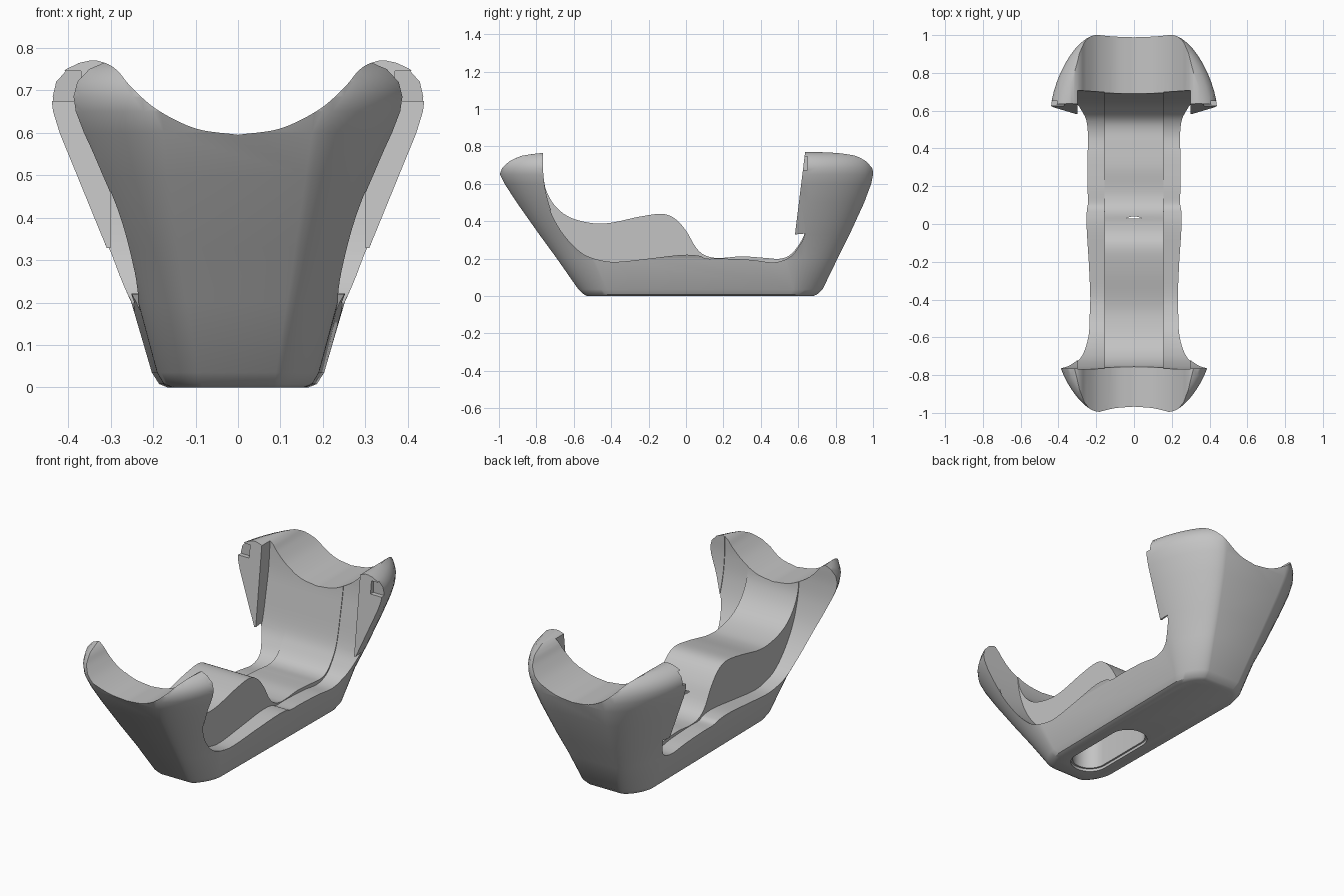
import bpy, bmesh, math
from mathutils import Vector

if "Cube" in bpy.data.objects:
    bpy.data.objects.remove(bpy.data.objects["Cube"])

grey = bpy.data.materials.new("plain grey")
grey.diffuse_color = (0.55, 0.55, 0.55, 1)
grey.use_nodes = True
grey.node_tree.nodes["Principled BSDF"].inputs["Base Color"].default_value = grey.diffuse_color


def make_object(name, bm):
    bmesh.ops.recalc_face_normals(bm, faces=bm.faces)
    mesh = bpy.data.meshes.new(name)
    bm.to_mesh(mesh)
    bm.free()
    ob = bpy.data.objects.new(name, mesh)
    bpy.context.collection.objects.link(ob)
    mesh.materials.append(grey)
    return ob


def smooth_path(pts, steps=5):
    """Smooth curve through 2D points."""
    p = [Vector(q) for q in pts]
    p = [2 * p[0] - p[1]] + p + [2 * p[-1] - p[-2]]
    out = []
    for i in range(1, len(p) - 2):
        a, b, c, d = p[i - 1:i + 3]
        for k in range(steps):
            t = k / steps
            out.append(0.5 * (2 * b + (c - a) * t + (2 * a - 5 * b + 4 * c - d) * t * t
                              + (3 * b - a - 3 * c + d) * t ** 3))
    out.append(p[-2])
    return [(v.x, v.y) for v in out]


def prism(name, pts, axis, lo, hi):
    """Extrude a 2D outline along the given axis."""
    place = {'X': lambda u, v, w: (w, u, v),
             'Y': lambda u, v, w: (u, w, v),
             'Z': lambda u, v, w: (u, v, w)}[axis]
    bm = bmesh.new()
    rings = [[bm.verts.new(place(u, v, w)) for u, v in pts] for w in (lo, hi)]
    n = len(pts)
    for i in range(n):
        j = (i + 1) % n
        bm.faces.new((rings[0][i], rings[0][j], rings[1][j], rings[1][i]))
    bm.faces.new(rings[0])
    bm.faces.new(rings[1])
    return make_object(name, bm)


def section(z, w, yf, yb):
    """Rounded plan outline of the hull at one height."""
    s = min(z / 0.65, 1)
    flat = 0.09 + 0.11 * s
    half = []
    for end, b in ((yb, 0.14 + 0.29 * s), (yf, 0.14 + 0.20 * s)):
        sign = 1 if end > 0 else -1
        quarter = []
        for k in range(13):
            t = math.pi / 2 * k / 12
            x = flat + (w - flat) * math.cos(t) ** 1.25
            y = end - sign * b * (1 - math.sin(t) ** 1.25)
            quarter.append((x * (1 + 0.06 * (y - 0.5)), y, z))
        half += quarter if sign > 0 else quarter[::-1]
    right_back, right_front = half[:13], half[13:]
    right = right_front + right_back
    return right + [(-x, y, z) for x, y, z in reversed(right)]


# Flared outer hull: height, half width, front end, back end
levels = [(0, .165, -.53, .68), (.008, .185, -.545, .70), (.035, .202, -.575, .73),
          (.2, .25, -.69, .81), (.33, .308, -.785, .875), (.5, .378, -.905, .953),
          (.6, .42, -.97, .99), (.65, .438, -.995, 1), (.685, .443, -1, 1),
          (.72, .437, -.99, .99), (.75, .415, -.96, .965), (.765, .39, -.92, .925),
          (.77, .37, -.89, .9)]
bm = bmesh.new()
rings = [[bm.verts.new(p) for p in section(*lv)] for lv in levels]
for lower, upper in zip(rings, rings[1:]):
    n = len(lower)
    for i in range(n):
        j = (i + 1) % n
        bm.faces.new((lower[i], lower[j], upper[j], upper[i]))
bm.faces.new(rings[0])
bm.faces.new(rings[-1])
cradle = make_object("cradle_body", bm)

# Side profiles (y, z) of the inside
front_wall = [(-.77, .9), (-.768, .75), (-.766, .65)]
back_wall = [(.64, .34), (.675, .5), (.70, .65), (.715, .9)]
ledge = front_wall + [(-.75, .54), (-.71, .42), (-.64, .31), (-.55, .225), (-.45, .19),
                      (-.36, .183), (-.2, .2), (-.02, .22), (.07, .215), (.11, .2), (.2, .2),
                      (.35, .193), (.47, .18), (.55, .205), (.6, .26)]
saddle = front_wall + [(-.75, .56), (-.70, .475), (-.62, .415), (-.5, .385), (-.4, .388),
                       (-.25, .42), (-.13, .435), (-.06, .41), (0, .345), (.05, .26),
                       (.09, .22), (.14, .202), (.2, .2), (.3, .208), (.42, .2), (.5, .195),
                       (.555, .213), (.602, .265)]


def shrink(pts):
    return [(y * 0.996, z + 0.004) for y, z in pts]


mid_outline = smooth_path(ledge + back_wall)
saddle_outline = shrink(smooth_path(saddle + back_wall))
prong_outline = shrink(smooth_path(ledge + [(.64, .33)]) + [(.585, .325), (.64, .77), (.645, .9)])

cutters = [prism("saddle_cutter", saddle_outline, 'X', -.158, .158)]
for s in (-1, 1):
    cutters.append(prism("ledge_cutter", mid_outline, 'X', *sorted((s * .155, s * .3))))
    cutters.append(prism("prong_cutter", prong_outline, 'X', *sorted((s * .298, s * .6))))
    # Small recess in the front of each prong
    cutters.append(prism("recess_cutter", [(s * .37, .675), (s * .5, .675), (s * .5, .745),
                                           (s * .37, .745)], 'Y', .5, .65))

# Round scoop through both end walls
scoop = [(0, .595), (.1, .61), (.19, .654), (.25, .706), (.28, .742), (.305, .761), (.34, .772)]
right = smooth_path(scoop)
outline = [(-x, z) for x, z in reversed(right[1:])] + right + [(.34, .95), (-.34, .95)]
cutters.append(prism("scoop_cutter", outline, 'Y', -1.3, 1.3))


def stadium(r, y0, y1, n=16):
    arc = [(r * math.cos(math.pi * k / n), r * math.sin(math.pi * k / n)) for k in range(n + 1)]
    return [(x, y1 - r + y) for x, y in arc] + [(-x, y0 + r - y) for x, y in arc]


# Pocket in the underside with a shallow rim
cutters.append(prism("pocket_cutter", stadium(.09, -.45, .04), 'Z', -.1, .30))
cutters.append(prism("rim_cutter", stadium(.10, -.46, .05), 'Z', -.12, .015))

bpy.context.view_layer.objects.active = cradle
cradle.select_set(True)
for c in cutters:
    mod = cradle.modifiers.new("cut", 'BOOLEAN')
    mod.operation = 'DIFFERENCE'
    mod.solver = 'EXACT'
    mod.object = c
    bpy.ops.object.modifier_apply(modifier=mod.name)
for c in cutters:
    bpy.data.objects.remove(c)
bpy.ops.object.shade_smooth_by_angle(angle=math.radians(30))
